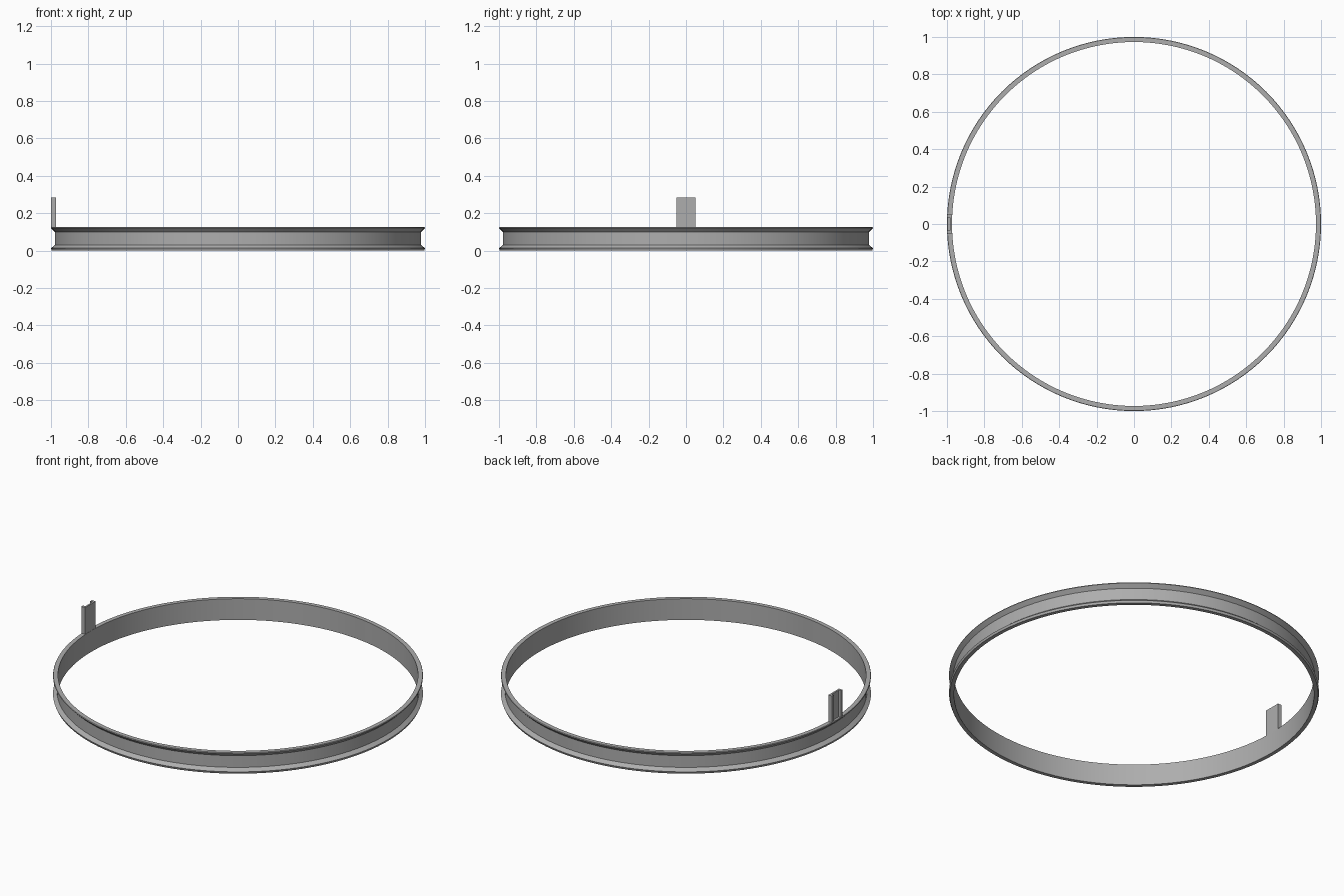
import bpy
import bmesh
import math

cube = bpy.data.objects.get("Cube")
if cube:
    bpy.data.objects.remove(cube, do_unlink=True)

# One plain grey metal
metal = bpy.data.materials.new("grey_metal")
metal.use_nodes = True
grey = (0.42, 0.42, 0.42, 1)
metal.diffuse_color = grey
metal.node_tree.nodes["Principled BSDF"].inputs["Base Color"].default_value = grey


def finish(bm, name):
    bmesh.ops.recalc_face_normals(bm, faces=bm.faces)
    mesh = bpy.data.meshes.new(name)
    bm.to_mesh(mesh)
    bm.free()
    mesh.materials.append(metal)
    obj = bpy.data.objects.new(name, mesh)
    bpy.context.collection.objects.link(obj)
    bpy.ops.object.select_all(action="DESELECT")
    bpy.context.view_layer.objects.active = obj
    obj.select_set(True)
    bpy.ops.object.shade_smooth_by_angle(angle=math.radians(20))
    return obj


# Grooved ring: (radius, height) section spun around z
section = [(0.973, 0), (0.995, 0), (1, 0.013), (0.979, 0.03),
           (0.979, 0.1), (1, 0.121), (0.998, 0.126), (0.973, 0.126)]
bm = bmesh.new()
verts = [bm.verts.new((r, 0, z)) for r, z in section]
edges = [bm.edges.new((v, verts[i - 1])) for i, v in enumerate(verts)]
bmesh.ops.spin(bm, geom=verts + edges, cent=(0, 0, 0), axis=(0, 0, 1),
               angle=math.tau, steps=128, use_merge=True)
bmesh.ops.remove_doubles(bm, verts=bm.verts, dist=0.0001)
finish(bm, "grooved_ring")

# Upright tab: channel-shaped plan, open outwards, extruded up from the rim
half = [(-0.974, 0.05), (-0.999, 0.05), (-0.999, 0.034), (-0.984, 0.034)]
plan = half + [(x, -y) for x, y in reversed(half)]
bm = bmesh.new()
base = bm.faces.new([bm.verts.new((x, y, 0.12)) for x, y in plan])
top = bmesh.ops.extrude_face_region(bm, geom=[base], use_keep_orig=True)
bmesh.ops.translate(bm, vec=(0, 0, 0.165),
                    verts=[v for v in top["geom"] if isinstance(v, bmesh.types.BMVert)])
finish(bm, "upright_tab")
